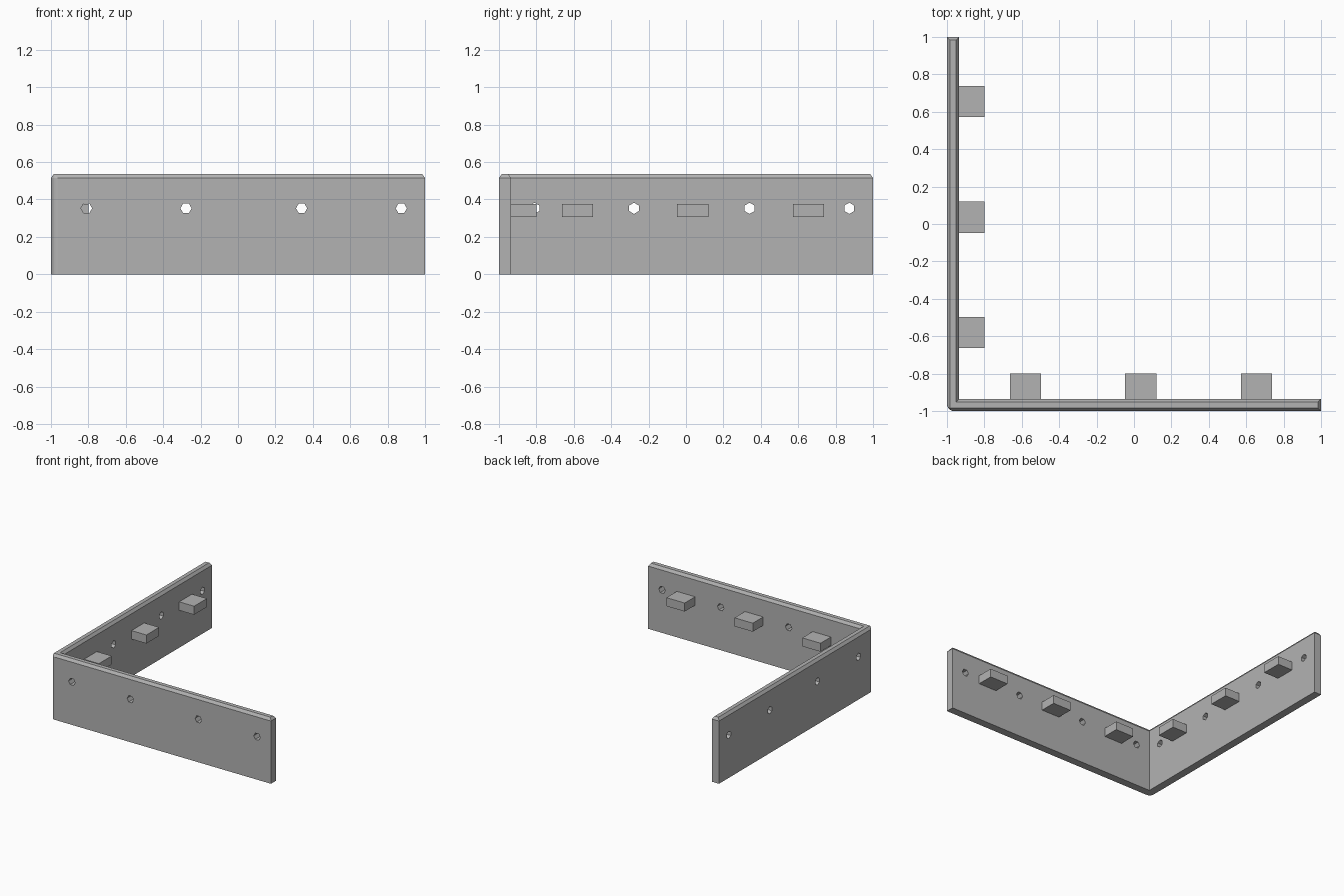
import bpy, bmesh, math
from mathutils import Matrix, Vector

cube = bpy.data.objects.get("Cube")
if cube:
    bpy.data.objects.remove(cube, do_unlink=True)

grey = bpy.data.materials.new("plain grey")
grey.use_nodes = True
COLOUR = (0.45, 0.45, 0.45, 1)
grey.diffuse_color = COLOUR
grey.node_tree.nodes["Principled BSDF"].inputs["Base Color"].default_value = COLOUR

HEIGHT, THICK = 0.537, 0.065
BEVEL, BEVEL_DROP = 0.016, 0.022
ROUND = 0.037
HOLE_Z, HOLE_RADIUS = 0.353, 0.03
PEG_Z = 0.342
HOLES = (-0.81, -0.278, 0.34, 0.873)
PEGS = (-0.58, 0.036, 0.655)


def make_object(name, bm):
    bmesh.ops.recalc_face_normals(bm, faces=bm.faces)
    mesh = bpy.data.meshes.new(name)
    bm.to_mesh(mesh)
    bm.free()
    mesh.materials.append(grey)
    obj = bpy.data.objects.new(name, mesh)
    bpy.context.collection.objects.link(obj)
    return obj


def outline(inset, radius, steps=5):
    """L-shaped plan, shrunk by inset, with its outer corner rounded."""
    lo, hi, inner = -1 + inset, 1 - inset, -1 + THICK - inset
    pts = [(hi, lo), (hi, inner), (inner, inner), (inner, hi), (lo, hi)]
    for i in range(steps + 1):
        a = math.pi * (1 + 0.5 * i / steps)
        pts.append((lo + radius * (1 + math.cos(a)), lo + radius * (1 + math.sin(a))))
    return pts


# L-shaped wall with a bevelled top rim; the rim mitres to a point at the corner
bm = bmesh.new()
levels = [(0, 0, ROUND), (HEIGHT - BEVEL_DROP, 0, ROUND), (HEIGHT, BEVEL, 0)]
rings = [[bm.verts.new((x, y, z)) for x, y in outline(inset, r)] for z, inset, r in levels]
for low, high in zip(rings, rings[1:]):
    for i in range(len(low)):
        j = (i + 1) % len(low)
        bm.faces.new((low[i], low[j], high[j], high[i]))
bm.faces.new(rings[0])
bm.faces.new(rings[-1])
bmesh.ops.remove_doubles(bm, verts=bm.verts, dist=1e-5)
wall = make_object("corner_wall", bm)

# Six-sided through holes in both arms
bm = bmesh.new()
mid = -1 + THICK / 2
for p in HOLES:
    for place, axis, turn in (((p, mid, HOLE_Z), "X", 0),
                              ((mid, p, HOLE_Z), "Y", 0)):
        # spin so the hexagon points sideways on the front arm, upwards on the side arm
        matrix = Matrix.Translation(place) @ Matrix.Rotation(math.pi / 2, 4, axis)
        made = bmesh.ops.create_cone(bm, cap_ends=True, segments=6, radius1=HOLE_RADIUS,
                                     radius2=HOLE_RADIUS, depth=THICK * 1.6)
        # put one vertex on the local x axis
        first = made["verts"][0].co
        spin = Matrix.Rotation(-math.atan2(first.y, first.x), 4, "Z")
        bmesh.ops.transform(bm, matrix=matrix @ spin, verts=made["verts"])
cutter = make_object("hole_cutter", bm)
cutter.hide_render = True

cut = wall.modifiers.new("holes", "BOOLEAN")
cut.operation = "DIFFERENCE"
cut.solver = "EXACT"
cut.object = cutter
bpy.context.view_layer.objects.active = wall
wall.select_set(True)
bpy.ops.object.modifier_apply(modifier=cut.name)
bpy.data.objects.remove(cutter, do_unlink=True)

# Rectangular pegs on the inner faces of both arms
back, tip = -1 + THICK - 0.005, -0.8
for n, p in enumerate(PEGS, 1):
    for arm in ("front", "side"):
        size = Vector((0.166, tip - back, 0.07))
        spot = Vector((p, (tip + back) / 2, PEG_Z))
        if arm == "side":
            size, spot = size.yxz, spot.yxz
        bm = bmesh.new()
        bmesh.ops.create_cube(bm, size=1)
        bmesh.ops.scale(bm, vec=size, verts=bm.verts)
        bmesh.ops.translate(bm, vec=spot, verts=bm.verts)
        make_object(f"{arm}_peg_{n}", bm)
